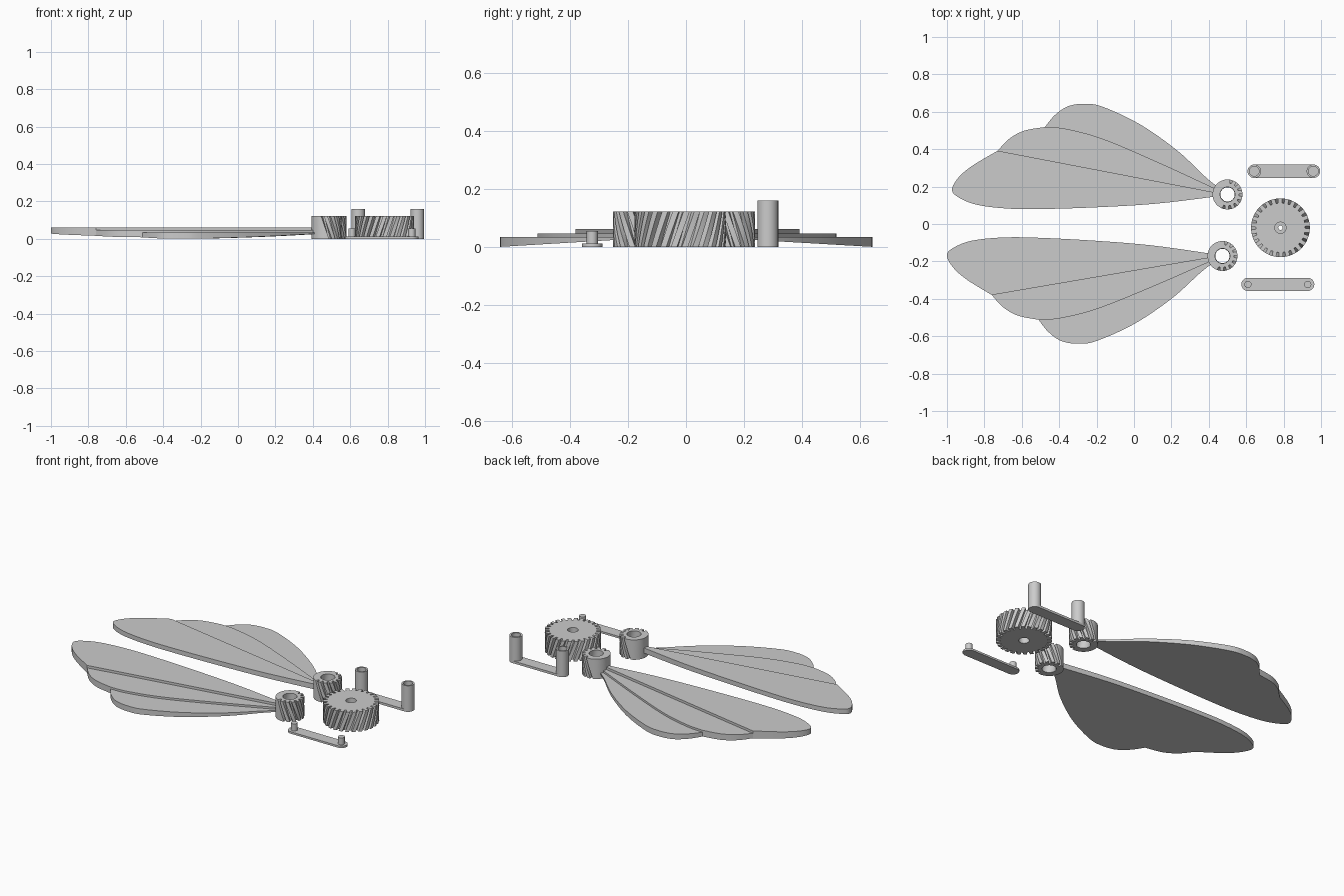
import bpy, bmesh, math

cube = bpy.data.objects.get("Cube")
if cube:
    bpy.data.objects.remove(cube)

grey = bpy.data.materials.new("plain grey")
grey.use_nodes = True
COLOUR = (0.6, 0.6, 0.6, 1)
grey.diffuse_color = COLOUR
grey.node_tree.nodes["Principled BSDF"].inputs["Base Color"].default_value = COLOUR


def finish(name, bm, loc, smooth=None, turn=0):
    bmesh.ops.recalc_face_normals(bm, faces=bm.faces)
    mesh = bpy.data.meshes.new(name)
    bm.to_mesh(mesh)
    bm.free()
    mesh.materials.append(grey)
    ob = bpy.data.objects.new(name, mesh)
    bpy.context.collection.objects.link(ob)
    ob.location = loc
    ob.rotation_euler.z = turn
    if smooth:
        bpy.ops.object.select_all(action='DESELECT')
        ob.select_set(True)
        bpy.context.view_layer.objects.active = ob
        bpy.ops.object.shade_smooth_by_angle(angle=math.radians(smooth))
    return ob


def loft(bm, rings, wrap=False):
    """Skin equal rings of points; wrap joins last to first, else cap both ends."""
    loops = [[bm.verts.new(p) for p in ring] for ring in rings]
    n = len(loops[0])
    pairs = list(zip(loops, loops[1:])) + ([(loops[-1], loops[0])] if wrap else [])
    for a, b in pairs:
        for i in range(n):
            j = (i + 1) % n
            bm.faces.new((a[i], a[j], b[j], b[i]))
    if not wrap:
        bm.faces.new(loops[0])
        bm.faces.new(loops[-1])


def circle(r, z, n=40, cx=0):
    return [(cx + r * math.cos(math.tau * i / n), r * math.sin(math.tau * i / n), z)
            for i in range(n)]


def spline(pts, steps=6):
    """Smooth curve through the points."""
    out = []
    for i in range(len(pts) - 1):
        p0, p1, p2, p3 = (pts[max(0, min(len(pts) - 1, i + k))] for k in (-1, 0, 1, 2))
        for s in range(steps):
            t = s / steps
            out.append(tuple(
                0.5 * (2 * b + (c - a) * t + (2 * a - 5 * b + 4 * c - d) * t * t
                       + (3 * b - a - 3 * c + d) * t ** 3)
                for a, b, c, d in zip(p0, p1, p2, p3)))
    return out + [pts[-1]]


def helical_gear(name, loc, teeth, tip, root, height, twist, bore, sector=math.pi):
    """Gear with slanted teeth inside +-sector of +x; bore lists (radius, z) downwards."""
    step = math.tau / teeth
    profile = []
    for k in range(teeth):
        for frac, r in ((-.28, tip), (-.1, tip), (.1, tip), (.28, tip),
                        (.34, root), (.5, root), (.66, root)):
            a = (k + frac) * step
            off = abs((a + math.pi) % math.tau - math.pi)
            profile.append((a, r if off <= sector else tip))
    rings = []
    layers = 8
    for i in range(layers + 1):
        f = i / layers
        rings.append([(r * math.cos(a + twist * (f - .5)), r * math.sin(a + twist * (f - .5)),
                       height * f) for a, r in profile])
    # bore keeps unwinding the twist so the walls stay aligned
    for r, z in bore:
        t = twist * (z / height - .5)
        rings.append([(r * math.cos(a + t), r * math.sin(a + t), z) for a, _ in profile])
    bm = bmesh.new()
    loft(bm, rings, wrap=True)
    return finish(name, bm, loc, 25)


# Drive gear with a stepped axle hole
H = 0.122
helical_gear("drive_gear", (.783, -.02, 0), 26, .157, .132, H, .28,
             [(.03, H), (.03, .085), (.012, .085), (.012, .037), (.03, .037), (.03, 0)])

# Wing outline, measured outward from the centre line
lead = spline([(.42, .16), (.1, .115), (-.2, .09), (-.5, .074), (-.7, .072), (-.87, .09),
               (-.97, .13), (-1, .17), (-.965, .235), (-.89, .3), (-.76, .38)])
rib_one = [(-.76, .38), (.42, .178)]
middle = spline([(-.76, .38), (-.7, .445), (-.62, .49), (-.51, .512)])
rib_two = spline([(-.51, .512), (-.4, .505), (-.2, .455), (.1, .335), (.42, .195)])
lower = spline([(-.51, .512), (-.46, .575), (-.39, .625), (-.3, .64), (-.2, .625),
                (0, .535), (.2, .4), (.35, .265), (.42, .21)])
HUB = (.473, .171)
PANELS = {
    "upper": (lead + rib_one[1:], .062),
    "middle": (middle + rib_two[1:] + rib_one[::-1][:-1], .047),
    "lower": (lower + rib_two[::-1][:-1], .035),
}


def wing(name, side, loc, turn):
    # stepped flat-topped panels over one sloping underside
    for part, (outline, top) in PANELS.items():
        local = [(x - HUB[0], y - HUB[1]) for x, y in outline]
        bm = bmesh.new()
        loft(bm, [[(u, side * v, .029 - .06 * v) for u, v in local],
                  [(u, side * v, top) for u, v in local]])
        finish(f"{name}_wing_{part}_panel", bm, loc, 30, turn)
    # hub, toothed only on the side away from the wing
    helical_gear(f"{name}_wing_hub", loc, 14, .08, .061, H, -.55,
                 [(.04, H), (.04, 0)], math.radians(105))


wing("front", -1, (.473, -.171, 0), 0)
wing("back", 1, (.5, .158, 0), -.02)


def link_bar(name, loc, half, width, thick, pin_r, pin_top, hole=None):
    """Round-ended bar with an upright pin at each end."""
    n = 20
    outline = [(s * half + width * math.cos(a), width * math.sin(a))
               for s, start in ((1, -math.pi / 2), (-1, math.pi / 2))
               for a in (start + math.pi * i / n for i in range(n + 1))]
    bm = bmesh.new()
    loft(bm, [[(x, y, z) for x, y in outline] for z in (0, thick)])
    finish(name + "_bar", bm, loc, 30)
    for side, cx in (("right", -half), ("left", half)):
        bm = bmesh.new()
        rings = [circle(pin_r, thick * .5, cx=cx), circle(pin_r, pin_top, cx=cx)]
        if hole:
            rings += [circle(hole, pin_top, cx=cx), circle(hole, thick * 2, cx=cx)]
        loft(bm, rings)
        finish(f"{name}_{side}_pin", bm, loc, 30)


# Tall socketed link behind, short pinned link in front
link_bar("back_link", (.801, .282, 0), .158, .036, .014, .036, .16, .026)
link_bar("front_link", (.769, -.323, 0), .16, .035, .012, .019, .055)
